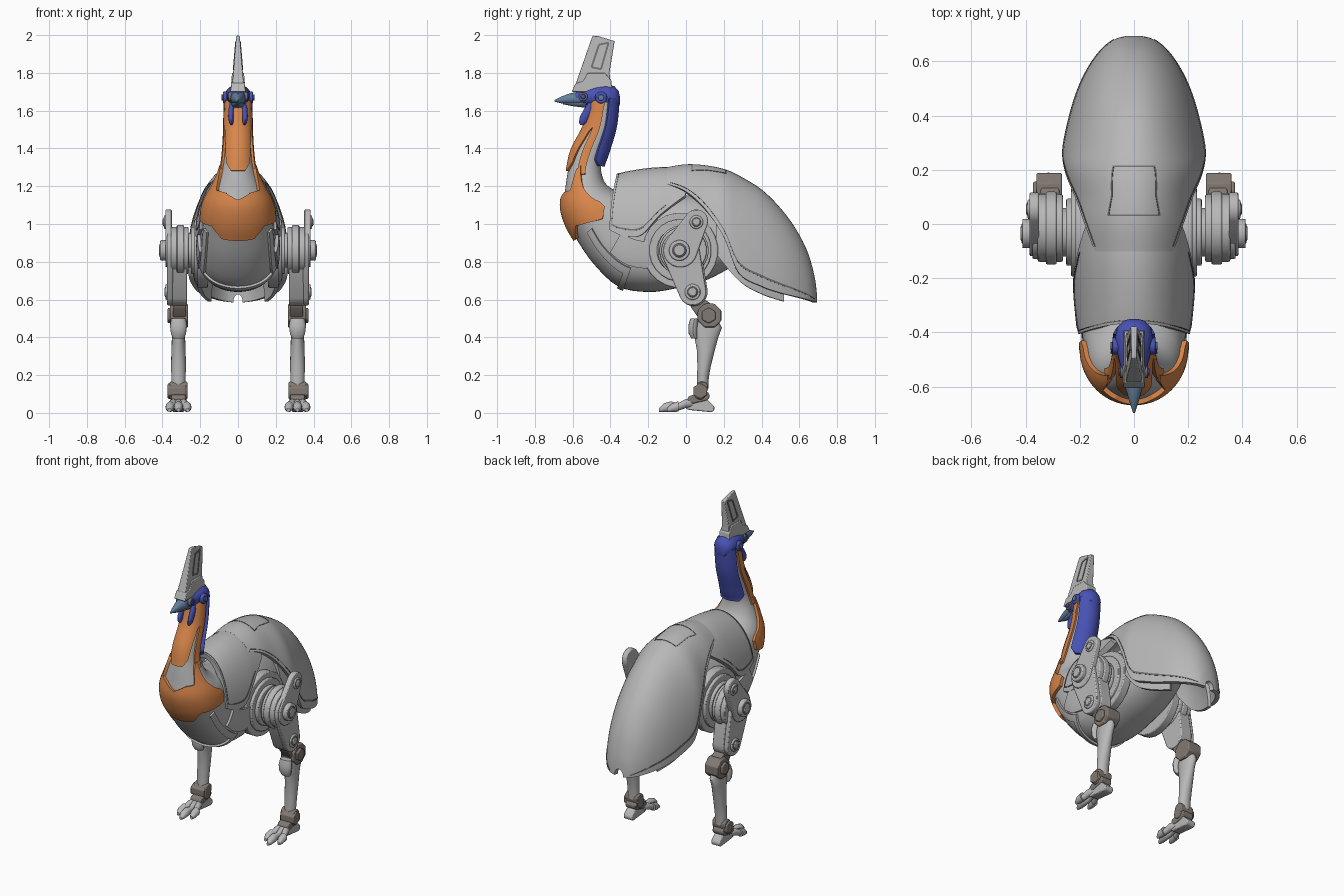
import bpy, bmesh, math
from mathutils import Vector as V

if "Cube" in bpy.data.objects:
    bpy.data.objects.remove(bpy.data.objects["Cube"])


def material(name, col):
    m = bpy.data.materials.new(name)
    m.diffuse_color = (*col, 1)
    m.use_nodes = True
    m.node_tree.nodes["Principled BSDF"].inputs["Base Color"].default_value = m.diffuse_color
    return m


GREY = material("light grey", (0.48, 0.48, 0.48))
SEAM = material("seam grey", (0.17, 0.17, 0.17))
BROWN = material("joint brown", (0.22, 0.19, 0.17))
ORANGE = material("orange", (0.70, 0.24, 0.07))
BLUE = material("blue", (0.065, 0.085, 0.46))
STEEL = material("beak blue", (0.13, 0.22, 0.34))


def finish(name, bm, mat, bevel=0):
    bmesh.ops.recalc_face_normals(bm, faces=bm.faces)
    me = bpy.data.meshes.new(name)
    bm.to_mesh(me)
    bm.free()
    me.materials.append(mat)
    ob = bpy.data.objects.new(name, me)
    bpy.context.collection.objects.link(ob)
    if bevel:
        b = ob.modifiers.new("bevel", 'BEVEL')
        b.width, b.segments = bevel, 2
    return ob


def lerp(tab, t):
    for (a, p), (b, q) in zip(tab, tab[1:]):
        if t <= b:
            return p + (q - p) * max(0, (t - a) / (b - a))
    return tab[-1][1]


def smooth(rows, t):
    # Catmull-Rom through table rows
    n = len(rows) - 1
    t = min(max(t, 0), n)
    i = min(int(t), n - 1)
    f = t - i
    r = [rows[min(max(k, 0), n)] for k in (i - 1, i, i + 1, i + 2)]
    return [b + .5 * f * (c - a + f * (2*a - 5*b + 4*c - d + f * (3*(b - c) + d - a)))
            for a, b, c, d in zip(*r)]


def skin(bm, rings, closed=True):
    vs = [[bm.verts.new(p) for p in r] for r in rings]
    n = len(vs[0])
    for r, q in zip(vs, vs[1:]):
        for j in range(n if closed else n - 1):
            k = (j + 1) % n
            bm.faces.new((r[j], r[k], q[k], q[j]))
    return vs


def loft(name, rings, mat, axis='z', n=16):
    """Elliptical rings (x, y, z, radius a, radius b), capped."""
    bm = bmesh.new()
    pts = []
    for x, y, z, a, b in rings:
        cs = [(a * math.cos(2*math.pi*j/n), b * math.sin(2*math.pi*j/n)) for j in range(n)]
        pts.append([(x + c, y + s, z) if axis == 'z' else (x + c, y, z + s) for c, s in cs])
    vs = skin(bm, pts)
    bm.faces.new(vs[0])
    bm.faces.new(vs[-1])
    return finish(name, bm, mat)


def sheet(name, S, r0, r1, lo, hi, mat, top=.012, low=-.004, nr=32, nc=20):
    """Thick plate on the surface S(row, angle)."""
    e = 1e-3
    outer, inner = [], []
    for i in range(nr + 1):
        t = r0 + (r1 - r0) * i / nr
        a0, a1 = lo(t), hi(t)
        o, n_ = [], []
        for j in range(nc + 1):
            a = a0 + (a1 - a0) * j / nc
            p, c = S(t, a)
            nrm = (S(t + e, a)[0] - S(t - e, a)[0]).cross(S(t, a + e)[0] - S(t, a - e)[0])
            nrm = nrm.normalized() if nrm.length > 1e-12 else (p - c).normalized()
            if nrm.dot(p - c) < 0:
                nrm = -nrm
            o.append(p + nrm * top)
            n_.append(p + nrm * low)
        outer.append(o + n_[::-1])
    bm = bmesh.new()
    vs = skin(bm, outer)
    m = 2 * (nc + 1)
    for r in (vs[0], vs[-1]):
        for j in range(nc):
            bm.faces.new((r[j], r[j + 1], r[m - 2 - j], r[m - 1 - j]))
    return finish(name, bm, mat)


def link(name, circles, x0, x1, mat, n=20, bevel=.006):
    """Plate shaped as the hull of circles (y, z, r), extruded in x."""
    bm = bmesh.new()
    for x in (x0, x1):
        for y, z, r in circles:
            for j in range(n):
                a = 2 * math.pi * (j + .5) / n
                bm.verts.new((x, y + r * math.cos(a), z + r * math.sin(a)))
    res = bmesh.ops.convex_hull(bm, input=bm.verts)
    bad = {g for k in ('geom_interior', 'geom_unused') for g in res[k] if isinstance(g, bmesh.types.BMVert)}
    bmesh.ops.delete(bm, geom=list(bad), context='VERTS')
    bmesh.ops.dissolve_limit(bm, angle_limit=.02, verts=bm.verts, edges=bm.edges)
    return finish(name, bm, mat, bevel)


# Neck and body: front y, z, back y, z, half width, boxiness
BODY = [(-.50, 1.66, -.37, 1.67, .062, 1), (-.535, 1.52, -.385, 1.52, .066, 1),
        (-.60, 1.39, -.425, 1.38, .074, 1), (-.625, 1.28, -.45, 1.30, .088, 1),
        (-.64, 1.18, -.43, 1.22, .125, 1), (-.65, 1.09, -.38, 1.18, .16, 1),
        (-.625, 1.0, -.34, 1.17, .178, .9), (-.58, .92, -.3, 1.16, .185, .8),
        (-.49, .79, -.25, 1.15, .195, .65), (-.36, .67, -.18, 1.15, .205, .6),
        (-.2, .64, -.05, 1.15, .205, .6), (-.05, .66, .05, 1.15, .2, .65),
        (.1, .70, .15, 1.12, .19, .7), (.22, .76, .3, 1.06, .16, .8), (.32, .82, .4, 1.0, .11, 1)]


def body(t, a):
    fy, fz, by, bz, w, e = smooth(BODY, t)
    c = V((0, (fy + by) / 2, (fz + bz) / 2))
    ca = math.cos(a)
    k = ca ** e if ca > 0 else ca
    return c + V((w * math.sin(a), 0, 0)) + (V((0, fy, fz)) - c) * k, c


bm = bmesh.new()
rings = skin(bm, [[body(i / 4, 2 * math.pi * j / 40)[0] for j in range(40)] for i in range(57)])
bm.faces.new(rings[0])
bm.faces.new(rings[-1])
finish("neck_and_body", bm, GREY)

# Orange throat, neck stripes and collar; blue nape
edge = [(0, 1.8), (.8, 1.5), (1.2, 1.05), (2.6, .75), (3, .4)]
sheet("throat_plate", body, .1, 3, lambda t: -lerp(edge, t), lambda t: lerp(edge, t), ORANGE)
for s, side in ((1, "left"), (-1, "right")):
    sheet(side + "_neck_stripe", body, .3, 3.3, lambda t: s * 1.2, lambda t: s * 1.65, ORANGE, nc=4)
upper = [(0, 4.6), (.5, 4.2), (.9, 4.15), (1.15, 3), (1.35, 2.8), (1.5, 4.2), (1.8, 5.8)]
lower = [(0, 7), (.45, 7), (.8, 6.4), (1.2, 6.7), (1.55, 7.1), (1.8, 6.5)]
sheet("chest_collar", lambda a, t: body(t, a), -1.8, 1.8, lambda a: lerp(upper, abs(a)),
      lambda a: lerp(lower, abs(a)), ORANGE, top=.018, nr=72)
nape = [(0, 1.2), (2.4, 1.1), (2.9, .7)]
sheet("nape_plate", body, 0, 2.9, lambda t: math.pi - lerp(nape, t),
      lambda t: math.pi + lerp(nape, t), BLUE, top=.02)

# Raised frame around the chest panel
for s, side in ((1, "left"), (-1, "right")):
    sheet(side + "_chest_frame", body, 7.1, 9.2, lambda t: s * 1.0, lambda t: s * 1.2, GREY, nc=4)
    sheet(side + "_flank_plate", body, 8.3, 9.9, lambda t: s * 1.25, lambda t: s * 1.6, GREY, top=.016, nc=8)
sheet("chest_frame_bottom", body, 9.0, 9.2, lambda t: -1.2, lambda t: 1.2, GREY, nr=4, nc=32)


def shell(rows, sweep=0):
    """Dome from rows of y, top z, edge z, half width, centre z."""
    def S(t, u):
        y, T, B, w, zc = smooth(rows, t)
        th = u * math.acos(min(max((B - zc) / max(T - zc, .01), -1), 1))
        sn = math.sin(th)
        return V((w * sn, y - sweep * sn * sn, zc + (T - zc) * math.cos(th))), V((0, y - .05, zc - .1))
    return S


FRONT = shell([(-.365, 1.26, .97, .2, .95), (-.3, 1.275, .94, .21, .92), (-.2, 1.29, .94, .22, .9),
               (-.1, 1.295, 1.05, .225, .9), (.02, 1.285, 1.15, .225, .9)], .04)
REAR = shell([(-.1, 1.295, 1.21, .225, .9), (0, 1.31, 1.17, .235, .9), (.1, 1.305, 1.08, .24, .88),
              (.2, 1.285, .93, .255, .85), (.28, 1.25, .74, .257, .74), (.4, 1.175, .67, .232, .67),
              (.5, 1.075, .635, .2, .635), (.58, .965, .615, .16, .615), (.64, .845, .6, .115, .6),
              (.675, .72, .59, .07, .59), (.687, .63, .585, .03, .585)])
TAIL = shell([(.16, 1.2, .84, .21, .8), (.28, 1.16, .70, .22, .7), (.4, 1.05, .63, .2, .63), (.52, .88, .59, .16, .59)])
one = lambda t: 1
neg = lambda t: -1
sheet("shoulder_shell", FRONT, 0, 4, neg, one, GREY, top=.006, low=-.03)
sheet("back_shell", REAR, 0, 10, neg, one, GREY, top=.006, low=-.02, nr=60, nc=32)
sheet("tail_lining", TAIL, 0, 3, neg, one, GREY, top=.0, low=-.02)

# Seams inside the shell rims and the hatch outline on the back
for s, side in ((1, "left"), (-1, "right")):
    for nm, S, r1 in (("shoulder", FRONT, 3.2), ("back", REAR, 9)):
        sheet(f"{side}_{nm}_seam", S, .25, r1, lambda t: s * .925, lambda t: s * .94, SEAM, top=.0085, nc=1, nr=50)
    sheet(side + "_hatch_side_seam", REAR, 1.3, 3.1, lambda t: s * lerp([(1.3, .42), (2, .3), (3.1, .2)], t),
          lambda t: s * lerp([(1.3, .445), (2, .32), (3.1, .215)], t), SEAM, top=.008, nc=1)
sheet("shoulder_front_seam", FRONT, .22, .28, lambda t: -.94, lambda t: .94, SEAM, top=.0085, nr=1, nc=32)
for r, w in ((1.3, .44), (3.1, .21)):
    sheet("hatch_cross_seam", REAR, r, r + .05, lambda t: -w, lambda t: w, SEAM, top=.008, nr=1)

# Head and beak
loft("head", [(0, -.61, 1.665, .02, .015), (0, -.585, 1.668, .034, .03), (0, -.53, 1.675, .048, .048),
              (0, -.47, 1.675, .064, .06), (0, -.42, 1.675, .07, .064), (0, -.38, 1.67, .062, .06),
              (0, -.357, 1.66, .04, .045), (0, -.35, 1.655, .015, .02)], BLUE, 'y', 24)
loft("beak", [(0, -.697, 1.652, .003, .004), (0, -.66, 1.657, .016, .018), (0, -.61, 1.663, .03, .03),
              (0, -.56, 1.665, .04, .035)], STEEL, 'y')
loft("jaw", [(0, -.65, 1.64, .008, .006), (0, -.6, 1.638, .022, .014), (0, -.53, 1.635, .035, .02)], STEEL, 'y')
for s, side in ((1, "left"), (-1, "right")):
    link(side + "_ear_disc", [(-.45, 1.67, .032)], s * .05, s * .08, BLUE, 16)
    link(side + "_ear_cap", [(-.45, 1.67, .016)], s * .08, s * .087, STEEL, 12, .002)
    link(side + "_eye_rim", [(-.545, 1.675, .024)], s * .03, s * .052, SEAM, 16, .003)
    link(side + "_eye", [(-.545, 1.675, .014)], s * .05, s * .058, BLUE, 12, .003)
    loft(side + "_wattle", [(s * .03, -.49, 1.65, .012, .02), (s * .036, -.515, 1.61, .014, .024),
                            (s * .038, -.535, 1.57, .014, .026), (s * .036, -.545, 1.54, .012, .022),
                            (s * .034, -.55, 1.525, .005, .01)], BLUE)
    # Casque slot outline
    for k, (p, q) in enumerate((((-.5, 1.83), (-.46, 1.95)), ((-.46, 1.95), (-.41, 1.96)),
                                ((-.41, 1.96), (-.45, 1.82)), ((-.45, 1.82), (-.5, 1.83)))):
        b = bmesh.new()
        hw = lambda z, d: s * (.034 - (z - 1.7) * .0833 + d)
        d = (V(q) - V(p)).normalized() * .005
        c = [(p[0] - d.y, p[1] + d.x), (q[0] - d.y, q[1] + d.x), (q[0] + d.y, q[1] - d.x), (p[0] + d.y, p[1] - d.x)]
        vs = skin(b, [[(hw(z, o), y, z) for y, z in c] for o in (-.003, .003)])
        b.faces.new(vs[0])
        b.faces.new(vs[1])
        finish(f"{side}_casque_slot_{k}", b, SEAM)


def fin(name, prof, grow):
    bm = bmesh.new()
    vs = skin(bm, [[(s * (.034 - (z - 1.7) * .0833 + grow), y, z) for y, z in prof] for s in (-1, 1)])
    bm.faces.new(vs[0])
    bm.faces.new(vs[1])
    finish(name, bm, GREY, .004)


fin("casque", [(-.595, 1.71), (-.495, 1.997), (-.465, 1.995), (-.378, 1.968), (-.405, 1.8), (-.395, 1.71)], 0)
fin("casque_collar", [(-.605, 1.70), (-.585, 1.745), (-.545, 1.755), (-.52, 1.80), (-.43, 1.80), (-.395, 1.76), (-.39, 1.70)], .006)

# Legs
for s, side in ((1, "left"), (-1, "right")):
    L = lambda nm, cs, x0, x1, mat=GREY, n=20: link(f"{side}_{nm}", cs, s * x0, s * x1, mat, n)
    # Hip discs and outer links
    for k, (r, x0, x1) in enumerate(((.2, .16, .215), (.165, .2, .232), (.125, .22, .25), (.09, .24, .28))):
        L(f"hip_disc_{k}", [(-.03, .86, r)], x0, x1, n=24)
    L("hip_drum", [(-.015, .86, .125)], .262, .355, n=28)
    L("hip_drum_band", [(-.015, .86, .135)], .285, .325, n=28)
    L("thigh", [(-.01, .82, .095), (.04, .64, .075)], .27, .35)
    L("upper_link", [(.055, 1.015, .062), (-.03, .86, .09)], .35, .385)
    L("lower_link", [(-.03, .86, .1), (.035, .64, .072)], .345, .375)
    for k, (y, z, r, x) in enumerate(((.055, 1.01, .036, .393), (-.035, .86, .055, .412), (.035, .64, .042, .384))):
        L(f"bolt_ring_{k}", [(y, z, r)], x - .04, x)
        L(f"bolt_gap_{k}", [(y, z, r * .7)], x - .01, x + .003, SEAM)
        L(f"bolt_{k}", [(y, z, r * .55)], x - .02, x + .006)
    # Knee
    L("knee_arm", [(.06, .58, .04), (.12, .52, .055)], .275, .345, BROWN, 12)
    L("knee_joint", [(.125, .515, .068)], .265, .36, BROWN, 8)
    L("knee_bolt", [(.12, .515, .042)], .35, .372, BROWN, 6)
    # Shin and kneecap
    X = s * .315
    loft(side + "_shin", [(X, .115, .50, .034, .05), (X, .115, .45, .036, .075), (X, .108, .40, .035, .063),
                          (X, .105, .33, .038, .047), (X, .096, .25, .039, .036), (X, .09, .19, .038, .031),
                          (X, .088, .13, .036, .03)], GREY, n=20)
    loft(side + "_kneecap", [(X, .045, .50, .038, .022), (X, .038, .46, .045, .026), (X, .038, .42, .04, .024),
                             (X, .045, .395, .03, .018)], GREY)
    # Ankle
    L("ankle_cuff", [(.085, .135, .032), (.075, .1, .03)], .268, .362, BROWN, 12)
    L("ankle_joint", [(.075, .115, .042)], .275, .372, BROWN, 6)
    L("ankle_strut", [(.1, .09, .025), (.03, .07, .022)], .277, .353, BROWN, 12)
    # Foot and toes
    L("heel", [(.13, .025, .021), (.08, .06, .03), (.02, .04, .025)], .285, .347, GREY, 12)
    for k, (dx, tip) in enumerate(((-.046, -.1), (0, -.142), (.046, -.1))):
        pts = [(.06, .05, .018, .2), (.0, .05, .024, .6), (-.04, .032, .02, .85), (tip + .06, .034, .027, .95),
               (tip + .025, .027, .025, 1), (tip, .015, .01, 1.05)]
        loft(f"{side}_toe_{k}", [(X + dx * f, y, z, r * .9, min(r, z - .004)) for y, z, r, f in pts], GREY, 'y', 12)

# Smooth shading with sharp edges kept
for ob in bpy.data.objects:
    ob.select_set(True)
    bpy.context.view_layer.objects.active = ob
bpy.ops.object.shade_smooth_by_angle(angle=math.radians(35))
